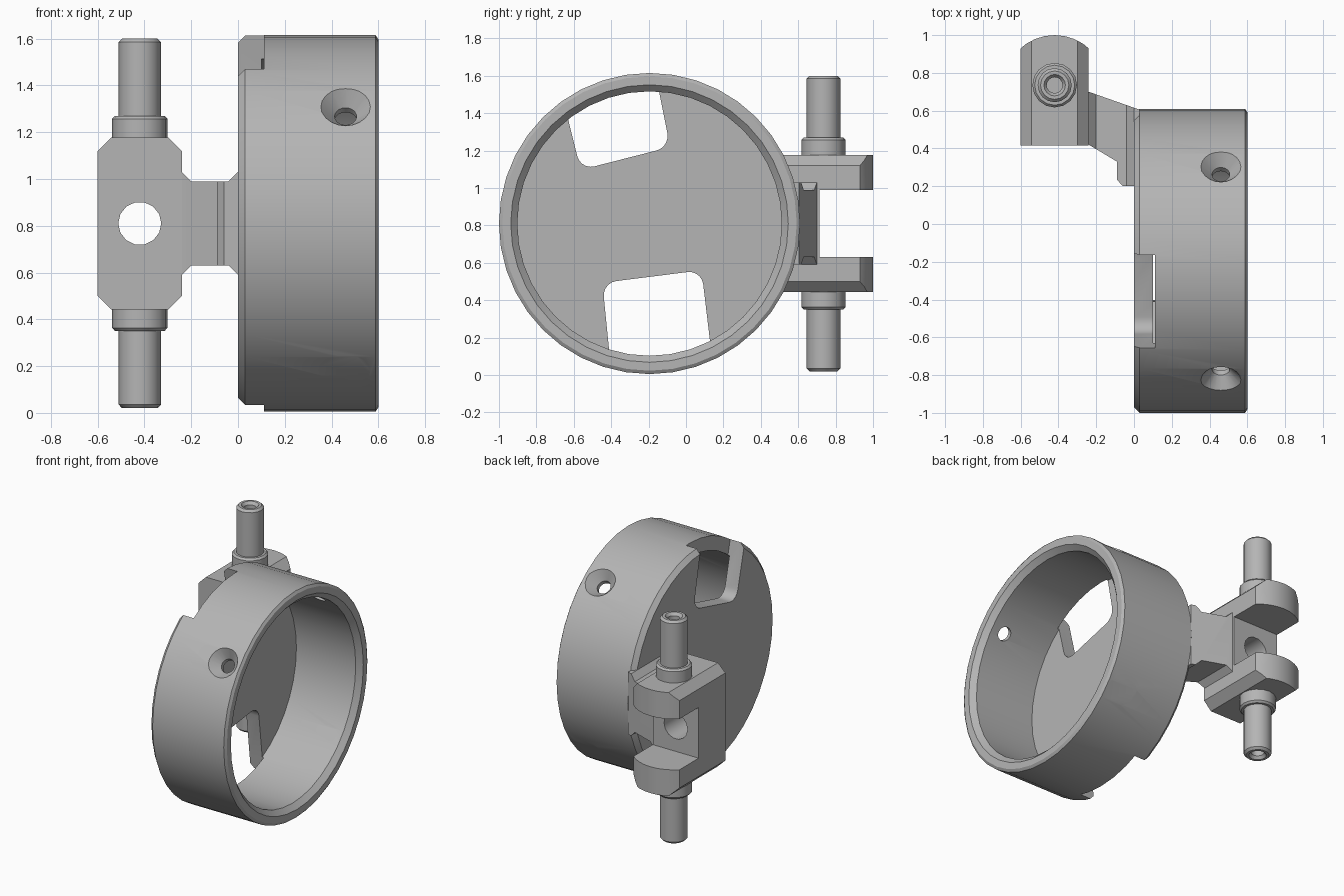
import bpy, bmesh, math
from mathutils import Matrix, Vector

if "Cube" in bpy.data.objects:
    bpy.data.objects.remove(bpy.data.objects["Cube"], do_unlink=True)

grey = bpy.data.materials.new("machined grey")
grey.use_nodes = True
colour = (0.46, 0.46, 0.46, 1)
grey.diffuse_color = colour
grey.node_tree.nodes["Principled BSDF"].inputs["Base Color"].default_value = colour


def finish(name, bm):
    bmesh.ops.recalc_face_normals(bm, faces=bm.faces[:])
    mesh = bpy.data.meshes.new(name)
    bm.to_mesh(mesh)
    bm.free()
    mesh.materials.append(grey)
    obj = bpy.data.objects.new(name, mesh)
    bpy.context.collection.objects.link(obj)
    return obj


def lathe(name, profile, sides, matrix):
    """Spin (radius, height) points about z, then place the solid."""
    bm = bmesh.new()
    verts = [bm.verts.new((r, 0, h)) for r, h in profile]
    edges = [bm.edges.new(pair) for pair in zip(verts, verts[1:])]
    bmesh.ops.spin(bm, geom=verts + edges, cent=(0, 0, 0), axis=(0, 0, 1),
                   angle=math.tau, steps=sides, use_duplicate=False)
    bmesh.ops.remove_doubles(bm, verts=bm.verts[:], dist=1e-4)
    bm.transform(matrix)
    return finish(name, bm)


def prism(name, points, low, high, axis, fillet=0):
    """Extrude a 2D outline along one axis, optionally rounding its corners."""
    place = {"X": lambda a, b, h: (h, a, b),
             "Y": lambda a, b, h: (a, h, b),
             "Z": lambda a, b, h: (a, b, h)}[axis]
    bm = bmesh.new()
    bottom = [bm.verts.new(place(a, b, low)) for a, b in points]
    top = [bm.verts.new(place(a, b, high)) for a, b in points]
    bm.faces.new(bottom)
    bm.faces.new(top)
    n = len(points)
    for i in range(n):
        j = (i + 1) % n
        bm.faces.new((bottom[i], bottom[j], top[j], top[i]))
    if fillet:
        sides = [bm.edges.get((a, b)) for a, b in zip(bottom, top)]
        bmesh.ops.recalc_face_normals(bm, faces=bm.faces[:])
        bmesh.ops.bevel(bm, geom=sides, offset=fillet, segments=5,
                        profile=0.5, affect="EDGES")
    return finish(name, bm)


def combine(obj, tool, operation="DIFFERENCE"):
    mod = obj.modifiers.new("cut", "BOOLEAN")
    mod.operation, mod.solver, mod.object = operation, "EXACT", tool
    bpy.context.view_layer.objects.active = obj
    bpy.ops.object.modifier_apply(modifier=mod.name)
    bpy.data.objects.remove(tool, do_unlink=True)


def shade(obj):
    bpy.ops.object.select_all(action="DESELECT")
    obj.select_set(True)
    bpy.context.view_layer.objects.active = obj
    bpy.ops.object.shade_smooth_by_angle(angle=math.radians(32))


MID = 0.81
centre = Vector((0, -0.195, MID))

# Cup: chamfered ring with a floor, its axis along x
cup = lathe("ring_cup", [(0, 0), (0.775, 0), (0.805, 0.03), (0.805, 0.588),
                         (0.787, 0.6), (0.742, 0.6), (0.707, 0.565),
                         (0.707, 0.1), (0, 0.1)], 40,
            Matrix.Translation(centre) @ Matrix.Rotation(math.pi / 2, 4, "Y"))

# Two round-cornered slots through the floor and out of the rim
for outline in ([(-0.563, 1.097), (-0.085, 1.219), (-0.21, 1.85), (-0.75, 1.85)],
                [(-0.447, 0.493), (0.083, 0.56), (0.18, -0.25), (-0.373, -0.25)]):
    combine(cup, prism("slot_cutter", outline, -0.1, 0.112, "X", 0.075))

# Four countersunk radial holes
for k in range(4):
    a = math.radians(51.5 + 90 * k)
    turn = Vector((0, math.cos(a), math.sin(a))).to_track_quat("Z", "Y")
    where = Matrix.Translation(centre + Vector((0.46, 0, 0))) @ turn.to_matrix().to_4x4()
    combine(cup, lathe("screw_cutter", [(0, 0.6), (0.047, 0.6), (0.047, 0.735),
                                        (0.19, 0.9), (0, 0.9)], 20, where))
shade(cup)

# Fork: octagonal block with a rounded end, a slot and a cross hole
PX, PY = -0.42, 0.735
fork = prism("fork_block", [(PX + sx * x, MID + sz * z) for sx, sz, x, z in (
    (-1, 1, 0.18, 0.31), (-1, 1, 0.122, 0.367), (1, 1, 0.122, 0.367), (1, 1, 0.18, 0.31),
    (1, -1, 0.18, 0.31), (1, -1, 0.122, 0.367), (-1, -1, 0.122, 0.367),
    (-1, -1, 0.18, 0.31))], 0.415, 1.1, "Y")
arc = [(PX + 0.27 * math.cos(t), 0.73 + 0.27 * math.sin(t))
       for t in (math.radians(45 + 90 * i / 8) for i in range(9))]
plan = [(PX - 0.19, 0.3), (PX + 0.19, 0.3)] + arc
combine(fork, prism("plan_cutter", plan, 0, 1.6, "Z"), "INTERSECT")
combine(fork, prism("gap_cutter", [(0.715, 0.63), (1.2, 0.63), (1.2, 0.99),
                                   (0.715, 0.99)], -1, 0.2, "X"))
combine(fork, lathe("hole_cutter", [(0, -0.6), (0.092, -0.6), (0.092, 0.6), (0, 0.6)], 14,
                    Matrix.Translation((PX, PY, MID)) @ Matrix.Rotation(math.pi / 2, 4, "X")))
shade(fork)

# Arm: slanted web from fork to cup, flared at both ends
arm = prism("link_arm", [(-0.26, 0.705), (-0.24, 0.70), (0.03, 0.605), (0.03, 0.2),
                         (-0.06, 0.2), (-0.09, 0.235), (-0.09, 0.33),
                         (-0.24, 0.42), (-0.26, 0.43)], 0.3, 1.3, "Z")
edge = [(-0.26, 0.22), (-0.24, 0.22), (-0.2, 0.18), (-0.04, 0.18), (0, 0.22), (0.05, 0.22)]
flare = [(x, MID + h) for x, h in edge] + [(x, MID - h) for x, h in reversed(edge)]
combine(arm, prism("flare_cutter", flare, 0, 1, "Y"), "INTERSECT")
shade(arm)

# Pivot pins: collar, shaft and a blind hole in the tip, above and below
for name, angle in (("upper_pin", 0), ("lower_pin", math.pi)):
    pin = lathe(name, [(0, 0.3), (0.118, 0.3), (0.118, 0.447), (0.106, 0.46),
                       (0.09, 0.46), (0.09, 0.775), (0.075, 0.79), (0.057, 0.79),
                       (0.042, 0.77), (0.042, 0.55), (0, 0.55)], 16,
                Matrix.Translation((PX, PY, MID)) @ Matrix.Rotation(angle, 4, "X"))
    shade(pin)
